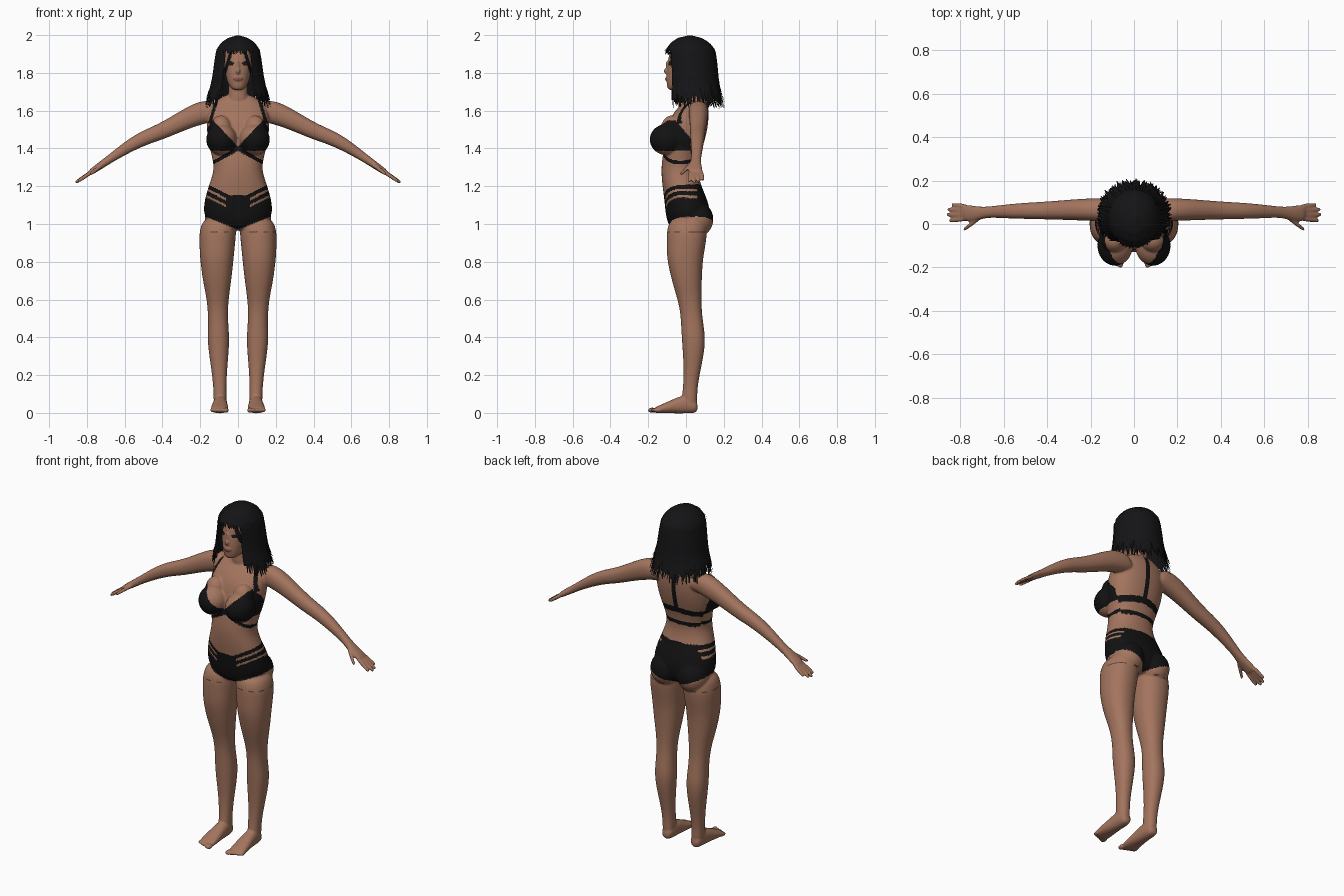
import bpy, bmesh, math, random
from mathutils import Vector, Matrix
random.seed(4)


def material(name, rgb):
    m = bpy.data.materials.new(name)
    m.diffuse_color = (*rgb, 1)
    return m


skin = material("skin", (0.37, 0.178, 0.113))
cloth = material("black_cloth", (0.006, 0.006, 0.006))
brown = material("dark_brown", (0.09, 0.045, 0.03))
eye = material("eye_dark", (0.012, 0.01, 0.01))
lip = material("lip", (0.25, 0.10, 0.075))
hair_black = material("hair_black", (0.007, 0.007, 0.008))

X, Y, Z = Vector((1, 0, 0)), Vector((0, 1, 0)), Vector((0, 0, 1))
ARM_UP = Vector((0.5, 0, 0.866))     # across the sloping arm
bm = bmesh.new()


def loft(secs, u, v, s=1, n=20):
    """Closed skin through rounded sections (x, y, z, radius_u, radius_v); s mirrors in x."""
    rings = []
    for x, y, z, a, b in secs:
        ring = []
        for i in range(n):
            t = 2 * math.pi * i / n
            c, d = math.cos(t), math.sin(t)
            c, d = math.copysign(abs(c) ** 0.9, c), math.copysign(abs(d) ** 0.9, d)
            p = Vector((x, y, z)) + u * (a * c) + v * (b * d)
            ring.append(bm.verts.new((s * p.x, p.y, p.z)))
        rings.append(ring)
    for r, q in zip(rings, rings[1:]):
        for i in range(n):
            bm.faces.new((r[i], r[(i + 1) % n], q[(i + 1) % n], q[i]))
    bm.faces.new(rings[0])
    bm.faces.new(rings[-1])


def ball(c, r):
    m = Matrix.Translation(c) @ Matrix.Diagonal((*r, 1))
    bmesh.ops.create_uvsphere(bm, u_segments=20, v_segments=12, radius=1, matrix=m)


def upright(rows):
    """Rows of (z, half width, front y, back y)."""
    loft([(0, (f + b) / 2, z, w, (b - f) / 2) for z, w, f, b in rows], X, Y)


# Torso
upright([(0.965, .05, -.05, .07), (0.985, .12, -.09, .11), (1.03, .178, -.105, .125),
         (1.08, .185, -.112, .128), (1.14, .176, -.117, .11), (1.20, .157, -.126, .082),
         (1.26, .136, -.131, .067), (1.31, .128, -.131, .065), (1.38, .146, -.122, .08),
         (1.45, .163, -.112, .103), (1.52, .168, -.10, .118), (1.58, .168, -.075, .122),
         (1.63, .15, -.03, .118), (1.665, .10, .0, .10), (1.69, .055, .0, .085)])
# Neck and head
upright([(1.62, .06, -.02, .09), (1.68, .052, -.018, .08), (1.74, .05, -.015, .08), (1.78, .05, -.01, .08)])
upright([(1.708, .022, -.09, -.03), (1.72, .04, -.10, .0), (1.75, .058, -.104, .05),
         (1.80, .07, -.104, .08), (1.85, .077, -.098, .095), (1.90, .08, -.092, .10),
         (1.95, .068, -.068, .09), (1.975, .04, -.03, .06)])
ball((0, -.104, 1.81), (.012, .014, .016))      # nose
ball((0, -.099, 1.835), (.008, .01, .03))       # nose bridge
ball((0, -.102, 1.768), (.024, .009, .011))     # mouth

for s in (1, -1):
    # Bust and buttocks
    ball((s * .087, -.10, 1.447), (.083, .094, .084))
    ball((s * .09, -.075, 1.50), (.06, .06, .075))
    ball((s * .088, .055, 1.025), (.09, .092, .095))
    # Leg
    loft([(x, y, z, a, b) for z, x, y, a, b in (
        (1.04, .095, .01, .085, .09), (.97, .106, .005, .098, .108), (.92, .109, .003, .097, .106),
        (.86, .111, -.002, .093, .101), (.80, .112, -.005, .088, .094), (.70, .111, .004, .076, .080),
        (.62, .108, .016, .061, .067), (.55, .107, .025, .054, .058), (.48, .105, .032, .053, .059),
        (.40, .104, .040, .059, .063), (.32, .102, .040, .053, .057), (.22, .099, .032, .041, .044),
        (.13, .096, .022, .034, .038), (.07, .095, .018, .035, .042), (.03, .095, .018, .03, .04))], X, Y, s)
    # Foot and toes
    loft([(x, y, z, a, b) for y, x, z, a, b in (
        (.062, .094, .03, .02, .02), (.045, .094, .038, .033, .04), (.0, .094, .047, .037, .05),
        (-.05, .095, .039, .040, .042), (-.10, .097, .028, .046, .030), (-.145, .098, .018, .048, .02),
        (-.168, .098, .014, .044, .014))], X, Z, s)
    for i in range(5):
        ball((s * (.063 + .0185 * i), -.178 + .007 * i, .014),
             (.015 if i == 0 else .0105, .025, .014 - .001 * i))
    # Arm and palm
    loft([(.09, .065, 1.60, .05, .055), (.16, .066, 1.60, .054, .066), (.25, .066, 1.567, .05, .056),
          (.33, .064, 1.527, .045, .048), (.41, .062, 1.488, .041, .043), (.48, .061, 1.462, .038, .040),
          (.55, .059, 1.428, .035, .035), (.62, .057, 1.384, .029, .028), (.68, .054, 1.343, .025, .022),
          (.72, .048, 1.315, .033, .020), (.76, .049, 1.288, .039, .017), (.79, .052, 1.267, .038, .014)],
         Y, ARM_UP, s)
    # Fingers and thumb
    for p, q in (((.765, .080, 1.282), (.838, .089, 1.232)), ((.77, .061, 1.28), (.858, .067, 1.221)),
                 ((.77, .042, 1.28), (.862, .043, 1.218)), ((.765, .024, 1.282), (.85, .016, 1.224)),
                 ((.70, .035, 1.325), (.785, -.028, 1.262))):
        p, q = Vector(p), Vector(q)
        loft([(*p.lerp(q, t), r, r) for t, r in ((0, .012), (.5, .011), (.9, .010), (1, .007))],
             Y, ARM_UP, s, 10)

bmesh.ops.recalc_face_normals(bm, faces=bm.faces)
rough_mesh = bpy.data.meshes.new("rough")
bm.to_mesh(rough_mesh)
bm.free()
rough = bpy.data.objects.new("rough", rough_mesh)
bpy.context.collection.objects.link(rough)

# Fuse all parts into one smooth skin
rough.modifiers.new("sub", 'SUBSURF').levels = 2
fuse = rough.modifiers.new("fuse", 'REMESH')
fuse.mode, fuse.voxel_size = 'VOXEL', 0.0055
relax = rough.modifiers.new("relax", 'SMOOTH')
relax.factor, relax.iterations = 0.5, 4
bpy.context.view_layer.update()
mesh = bpy.data.meshes.new_from_object(rough.evaluated_get(bpy.context.evaluated_depsgraph_get()))
bpy.data.objects.remove(rough)
body = bpy.data.objects.new("body", mesh)
bpy.context.collection.objects.link(body)
mesh.materials.clear()
for m in (skin, cloth, brown, eye, lip):
    mesh.materials.append(m)


def is_bottoms(x, y, z):
    """Briefs with slanting waist straps and slits."""
    if not (.97 + .4 * x < z < 1.26):
        return False
    q = z - (.5 * max(0, x - .04) if y < 0 else .06)
    slit = x > .065 and (1.113 < q < 1.127 or 1.078 < q < 1.09) and y < .06
    return q < 1.15 and not slit


def is_top(x, y, z):
    """Cups, neck straps, crossing rib straps, back bands and back strap."""
    if x > .185 or z < 1.29:
        return False
    if y < .025:
        cup = 1.388 < z < min(1.41 + 1.05 * x, 1.555 - 1.2 * max(0, y + .06))
        halter = z > 1.53 and abs(x - (.148 - .3 * (z - 1.54))) < .009
        rib = abs(z - (1.398 - .55 * x)) < .011
        return cup or halter or rib
    low = abs(z - 1.322) < .013
    high = abs(z - 1.395 + .12 * (x - .1)) < .018
    return low or high or (x < .012 and 1.39 < z < 1.67 and y > .05)


# Colour the skin by region
for f in mesh.polygons:
    x, y, z = f.center
    x0, x = x, abs(x)
    k = 0
    if is_bottoms(x, y, z) and x < .21 or is_top(x, y, z):
        k = 1
    elif abs(z - .957) < .004 and math.sin(x0 * 90 + y * 60) > 0 and x > .05:
        k = 2
    elif y < -.05 and ((x - .04) / .02) ** 2 + ((z - 1.85) / .01) ** 2 < 1:
        k = 3
    elif y < -.08 and (x / .026) ** 2 + ((z - 1.768) / .011) ** 2 < 1:
        k = 4
    f.material_index = k
    f.use_smooth = True

# Hair: a cap with a face opening, covered in tapering locks
# Profile rows: z, half width, centre y, half depth
H = [(1.997, .012, .02, .015), (1.986, .05, .02, .06), (1.96, .088, .022, .10), (1.92, .114, .025, .128),
     (1.85, .124, .03, .132), (1.75, .137, .034, .135), (1.68, .156, .04, .142), (1.62, .163, .05, .146)]


def hair_point(phi, t, k):
    i = min(int(t), len(H) - 2)
    z, a, c, b = (p + (q - p) * (t - i) for p, q in zip(H[i], H[i + 1]))
    return (a * k * math.sin(phi), c - b * k * math.cos(phi), z)


hb = bmesh.new()
N = 60
rows = [[hb.verts.new(hair_point(2 * math.pi * i / N - math.pi, t / 2, .965)) for i in range(N)] for t in range(13)]
hb.faces.new(rows[0])
for t in range(12):
    for i in range(N):
        phi = 2 * math.pi * (i + .5) / N - math.pi
        if t < 6 or abs(phi) > .62:
            j = (i + 1) % N
            hb.faces.new((rows[t][i], rows[t][j], rows[t + 1][j], rows[t + 1][i]))
for _ in range(420):
    phi = random.uniform(-math.pi, math.pi)
    end = random.uniform(3.05, 3.35) if abs(phi) < .66 else random.uniform(6.0, 7.15)
    k, flare, drift = random.uniform(.965, 1.03), random.uniform(0, .09), random.uniform(-.12, .12)
    if abs(phi) < .8:
        drift = math.copysign(abs(drift), phi)
    last = None
    for j in range(12):
        g = j / 11
        t = .6 + (end - .6) * g
        w = .055 * min(1, (1.04 - g) * 3.5)
        mid, kk = phi + drift * g ** 3, k + flare * g ** 5
        pair = [hb.verts.new(hair_point(mid + d * w, t, kk)) for d in (-1, 1)]
        if last:
            hb.faces.new((last[0], last[1], pair[1], pair[0]))
        last = pair
hair_mesh = bpy.data.meshes.new("hair")
hb.to_mesh(hair_mesh)
hb.free()
hair_mesh.materials.append(hair_black)
bpy.context.collection.objects.link(bpy.data.objects.new("hair", hair_mesh))
